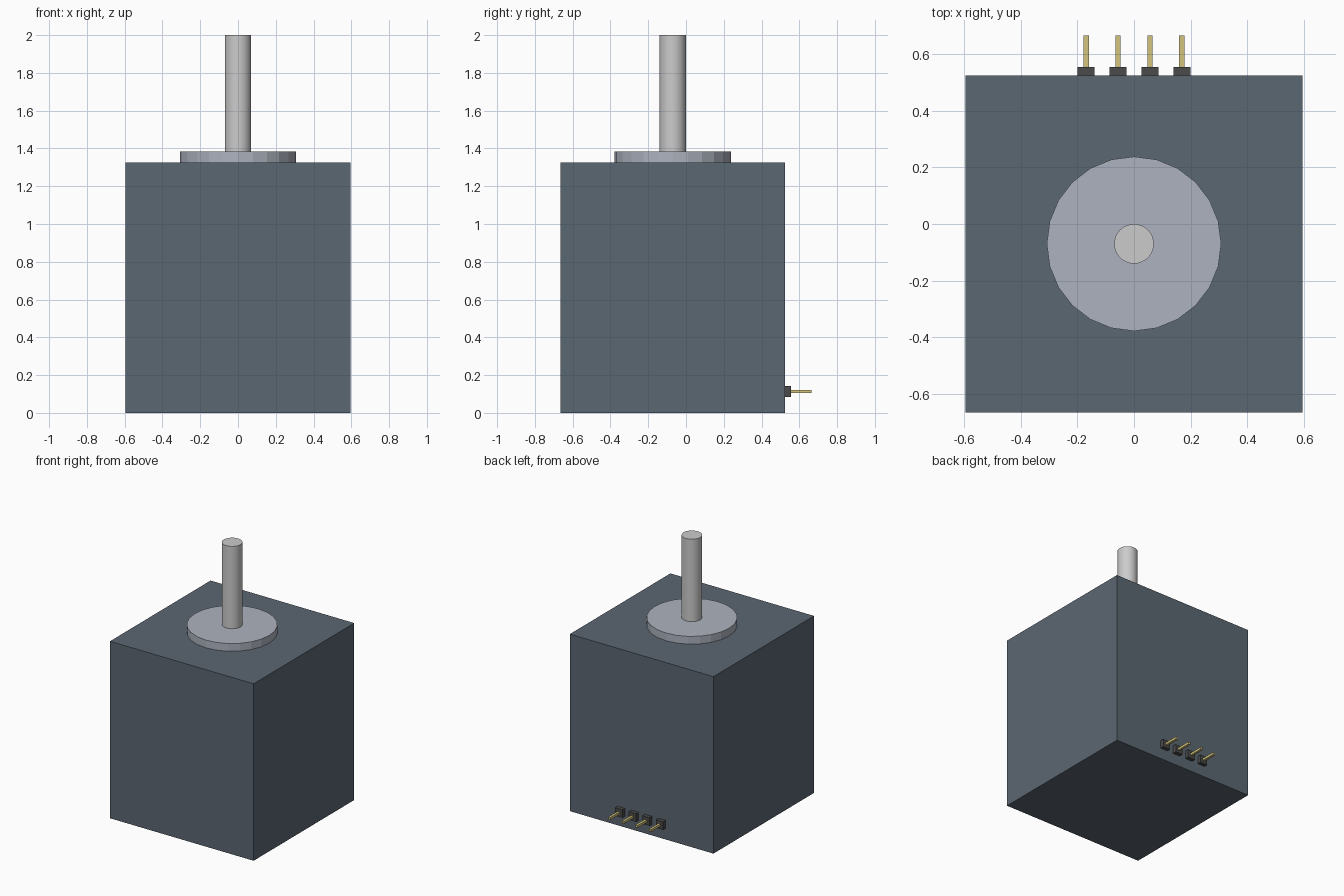
import bpy

if "Cube" in bpy.data.objects:
    bpy.data.objects.remove(bpy.data.objects["Cube"])

CY = -0.07      # centre line of the motor in y
BACK = 0.525    # back face of the body


def material(name, color):
    m = bpy.data.materials.new(name)
    m.diffuse_color = (*color, 1)
    m.use_nodes = True
    m.node_tree.nodes["Principled BSDF"].inputs["Base Color"].default_value = m.diffuse_color
    return m


def box(name, lo, hi, mat):
    mid = [(a + b) / 2 for a, b in zip(lo, hi)]
    bpy.ops.mesh.primitive_cube_add(size=1, location=mid)
    ob = bpy.context.object
    ob.name = name
    ob.scale = [b - a for a, b in zip(lo, hi)]
    bpy.ops.object.transform_apply(location=False, rotation=False, scale=True)
    ob.data.materials.append(mat)
    return ob


def disc(name, radius, z0, z1, sides, mat):
    bpy.ops.mesh.primitive_cylinder_add(vertices=sides, radius=radius, depth=z1 - z0,
                                        location=(0, CY, (z0 + z1) / 2))
    ob = bpy.context.object
    ob.name = name
    ob.data.materials.append(mat)
    return ob


slate = material("slate_body", (0.105, 0.135, 0.17))
flange_grey = material("flange_grey", (0.42, 0.45, 0.52))
steel = material("steel", (0.65, 0.65, 0.66))
black = material("black_plastic", (0.07, 0.07, 0.07))
gold = material("gold", (0.65, 0.55, 0.2))

# Motor body
box("motor_body", (-0.595, CY - 0.595, 0), (0.595, BACK, 1.325), slate)

# Mounting flange and output shaft
disc("flange", 0.308, 1.325, 1.383, 24, flange_grey)
disc("shaft", 0.07, 1.383, 2.0, 32, steel)
bpy.ops.object.shade_smooth_by_angle()

# Four connector blocks, each with one pin
PZ = 0.113
for i in range(4):
    x = (i - 1.5) * 0.1125
    box(f"pin_block_{i + 1}", (x - 0.03, BACK, PZ - 0.03), (x + 0.03, BACK + 0.03, PZ + 0.03), black)
    box(f"pin_{i + 1}", (x - 0.009, BACK, PZ - 0.009), (x + 0.009, 0.665, PZ + 0.009), gold)
